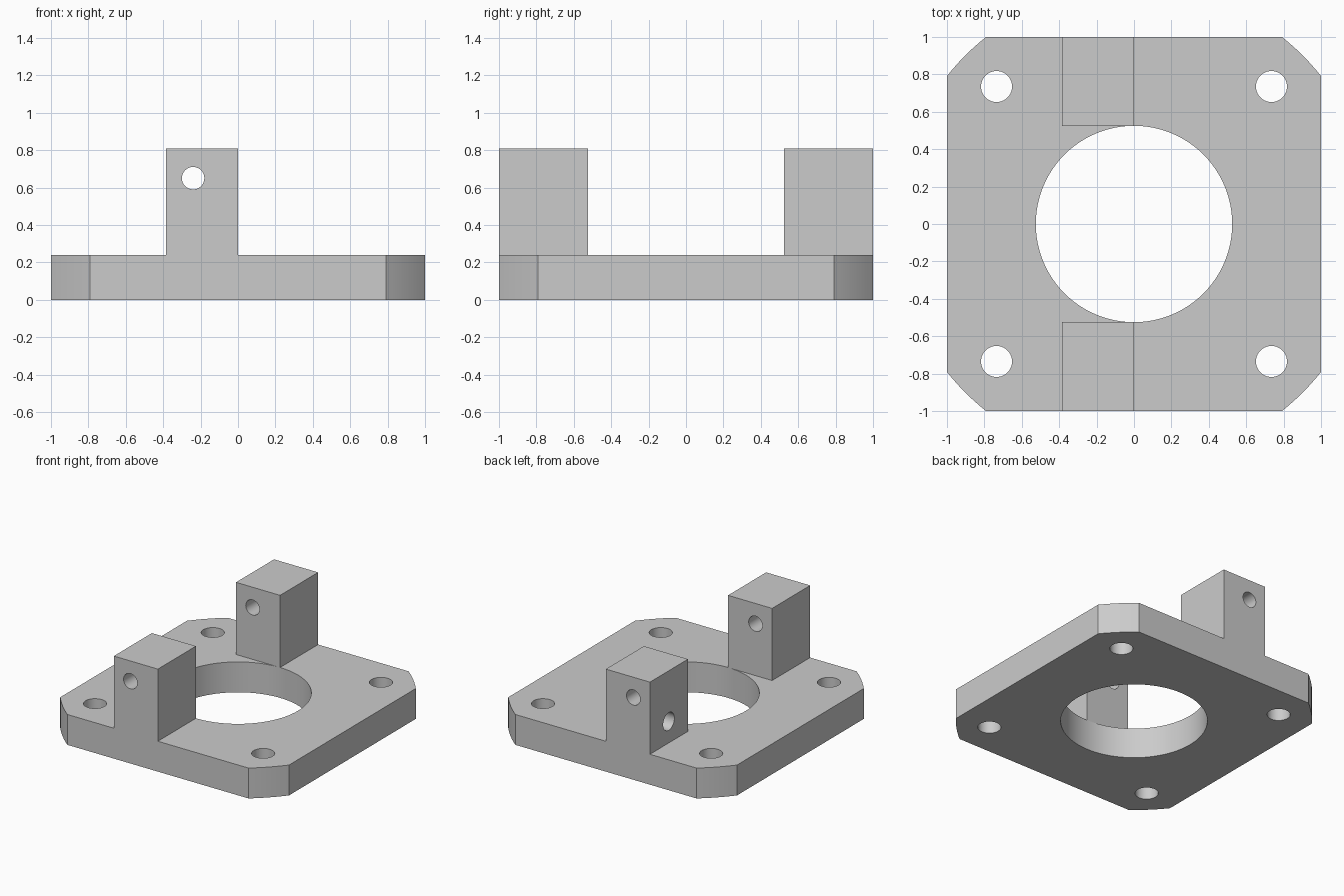
import bpy, bmesh, math
from mathutils import Matrix, Vector

default = bpy.data.objects.get("Cube")
if default:
    bpy.data.objects.remove(default, do_unlink=True)

PLATE_TOP, BLOCK_TOP = 0.24, 0.81
BORE_R, CORNER_R = 0.525, 1.275
HOLE_AT, HOLE_R = 0.735, 0.083

grey = bpy.data.materials.new("plain grey")
grey.use_nodes = True
colour = (0.6, 0.6, 0.6, 1)
grey.diffuse_color = colour
grey.node_tree.nodes["Principled BSDF"].inputs["Base Color"].default_value = colour


def make_object(name, bm):
    bmesh.ops.recalc_face_normals(bm, faces=bm.faces)
    mesh = bpy.data.meshes.new(name)
    bm.to_mesh(mesh)
    bm.free()
    mesh.materials.append(grey)
    obj = bpy.data.objects.new(name, mesh)
    bpy.context.collection.objects.link(obj)
    return obj


def cylinder(name, radius, start, end, sides):
    start, end = Vector(start), Vector(end)
    axis = end - start
    place = Matrix.Translation((start + end) / 2) @ axis.to_track_quat("Z", "Y").to_matrix().to_4x4()
    bm = bmesh.new()
    bmesh.ops.create_cone(bm, cap_ends=True, segments=sides, radius1=radius,
                          radius2=radius, depth=axis.length, matrix=place)
    obj = make_object(name, bm)
    obj.hide_render = True
    return obj


def drill(target, cutter):
    mod = target.modifiers.new("hole", "BOOLEAN")
    mod.operation, mod.solver, mod.object = "DIFFERENCE", "EXACT", cutter
    bpy.context.view_layer.objects.active = target
    bpy.ops.object.modifier_apply(modifier=mod.name)
    bpy.data.objects.remove(cutter, do_unlink=True)


def smooth(obj):
    bpy.ops.object.select_all(action="DESELECT")
    obj.select_set(True)
    bpy.context.view_layer.objects.active = obj
    bpy.ops.object.shade_smooth_by_angle(angle=math.radians(30))


# Base plate: a square whose corners are trimmed by a large circle
bm = bmesh.new()
first = math.acos(1 / CORNER_R)
sweep = math.pi / 2 - 2 * first
steps = 6
outline = []
for quarter in range(4):
    for i in range(steps + 1):
        a = quarter * math.pi / 2 + first + sweep * i / steps
        outline.append(bm.verts.new((CORNER_R * math.cos(a), CORNER_R * math.sin(a), 0)))
face = bm.faces.new(outline)
top = bmesh.ops.extrude_face_region(bm, geom=[face])["geom"]
bmesh.ops.translate(bm, vec=(0, 0, PLATE_TOP),
                    verts=[v for v in top if isinstance(v, bmesh.types.BMVert)])
plate = make_object("base_plate", bm)

# Central bore and four mounting holes
drill(plate, cylinder("bore_cutter", BORE_R, (0, 0, -0.1), (0, 0, 0.4), 96))
for x in (-HOLE_AT, HOLE_AT):
    for y in (-HOLE_AT, HOLE_AT):
        drill(plate, cylinder("mount_cutter", HOLE_R, (x, y, -0.1), (x, y, 0.4), 40))
smooth(plate)

# Upright blocks, each with a pivot hole running front to back
for name, side in (("front_block", -1), ("back_block", 1)):
    size = Vector((0.385, 1 - BORE_R, BLOCK_TOP - PLATE_TOP))
    centre = Vector((-size.x / 2, side * (1 + BORE_R) / 2, (BLOCK_TOP + PLATE_TOP) / 2))
    bm = bmesh.new()
    bmesh.ops.create_cube(bm, size=1, matrix=Matrix.Translation(centre) @ Matrix.Diagonal(size.to_4d()))
    block = make_object(name, bm)
    drill(block, cylinder("pivot_cutter", 0.06, (-0.24, side * 0.4, 0.65), (-0.24, side * 1.1, 0.65), 40))
    if side > 0:
        # Blind hole in the outer side of the back block
        drill(block, cylinder("blind_cutter", 0.07, (-0.5, 0.765, 0.41), (-0.1, 0.765, 0.41), 40))
    smooth(block)
